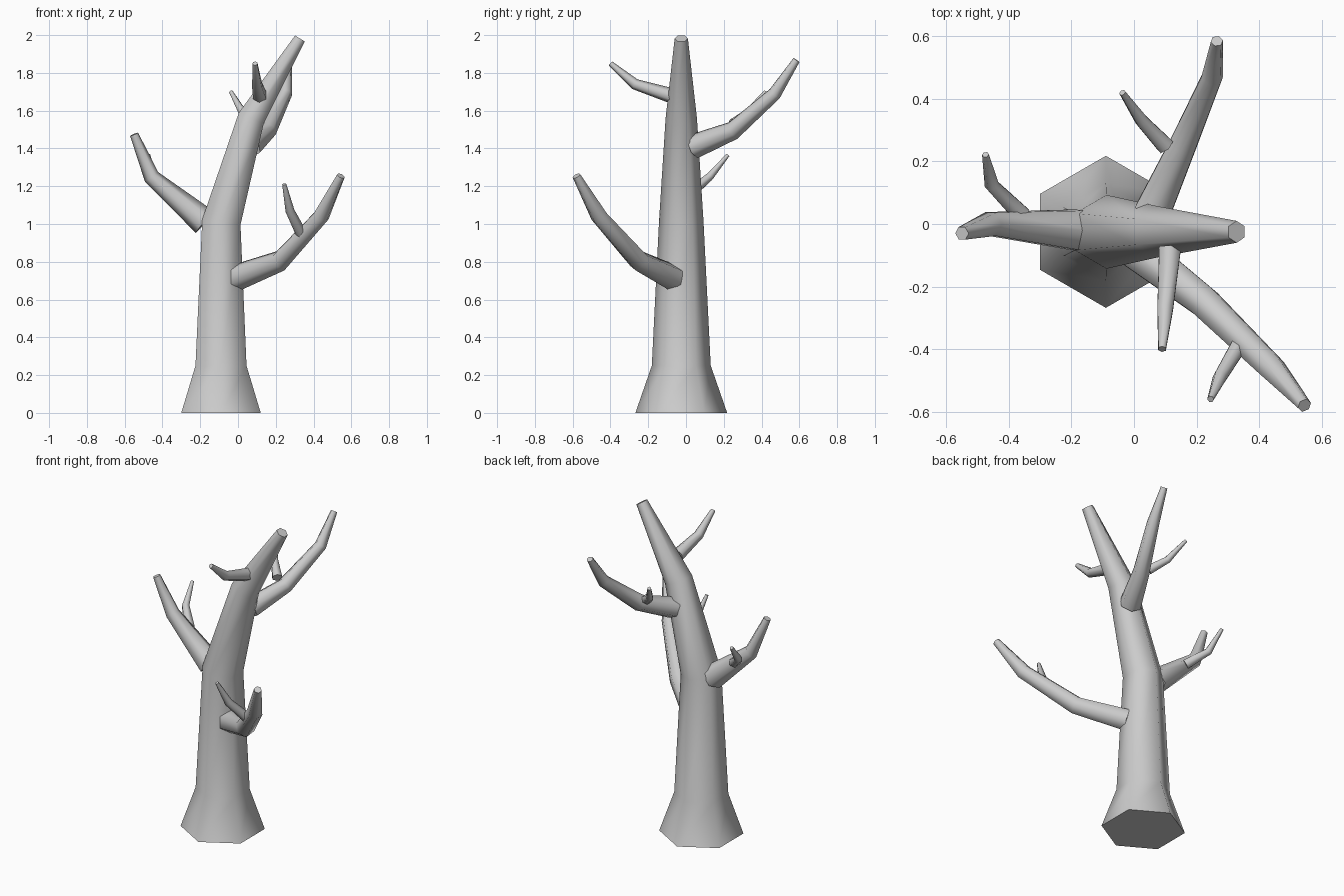
import bpy, bmesh, math
from mathutils import Vector

if "Cube" in bpy.data.objects:
    bpy.data.objects.remove(bpy.data.objects["Cube"])


def limb(name, pts, radii, ref=(0, 0, 1), sides=6):
    """Tapered, capped six-sided tube; rings bisect each bend."""
    pts = [Vector(p) for p in pts]
    bm = bmesh.new()
    rings = []
    up = Vector(ref)
    for i, p in enumerate(pts):
        t = Vector((0, 0, 0))
        if i > 0:
            t += (p - pts[i - 1]).normalized()
        if i < len(pts) - 1:
            t += (pts[i + 1] - p).normalized()
        t.normalize()
        up = (up - t * up.dot(t)).normalized()
        side = t.cross(up)
        ring = []
        for k in range(sides):
            a = 2 * math.pi * k / sides
            ring.append(bm.verts.new(p + (up * math.cos(a) + side * math.sin(a)) * radii[i]))
        rings.append(ring)
    for a, b in zip(rings, rings[1:]):
        for k in range(sides):
            n = (k + 1) % sides
            bm.faces.new((a[k], a[n], b[n], b[k]))
    bm.faces.new(rings[0])
    bm.faces.new(rings[-1])
    bmesh.ops.recalc_face_normals(bm, faces=bm.faces)
    me = bpy.data.meshes.new(name)
    bm.to_mesh(me)
    bm.free()
    ob = bpy.data.objects.new(name, me)
    bpy.context.collection.objects.link(ob)
    bpy.ops.object.select_all(action='DESELECT')
    ob.select_set(True)
    bpy.context.view_layer.objects.active = ob
    bpy.ops.object.shade_smooth_by_angle(angle=math.radians(63))
    return ob


# Flared trunk leaning to the right at the top
limb("trunk",
     [(-.09, -.025, 0), (-.09, -.025, .25), (-.088, -.025, 1.01), (.07, -.025, 1.56), (.328, -.025, 1.982)],
     [.243, .156, .118, .083, .035], ref=(0, 1, 0))

# Main branches
limb("front_branch",
     [(-.01, -.07, .715), (.225, -.25, .805), (.44, -.46, 1.04), (.545, -.58, 1.255)],
     [.072, .057, .046, .023])
limb("left_branch",
     [(-.175, -.02, 1.01), (-.458, 0, 1.25), (-.55, -.03, 1.475)],
     [.075, .043, .023])
limb("back_branch",
     [(.06, .04, 1.41), (.155, .25, 1.495), (.25, .47, 1.69), (.265, .585, 1.868)],
     [.066, .05, .037, .02])

# Twigs
limb("front_twig", [(.335, -.39, .95), (.275, -.49, 1.07), (.245, -.56, 1.21)], [.03, .024, .011])
limb("left_twig", [(-.36, .03, 1.17), (-.455, .125, 1.25), (-.475, .222, 1.365)], [.032, .024, .011])
limb("back_twig", [(.1, .25, 1.53), (.025, .33, 1.59), (-.037, .42, 1.7)], [.031, .023, .011])
limb("trunk_twig", [(.115, -.08, 1.68), (.1, -.27, 1.74), (.09, -.4, 1.85)], [.04, .029, .014])
